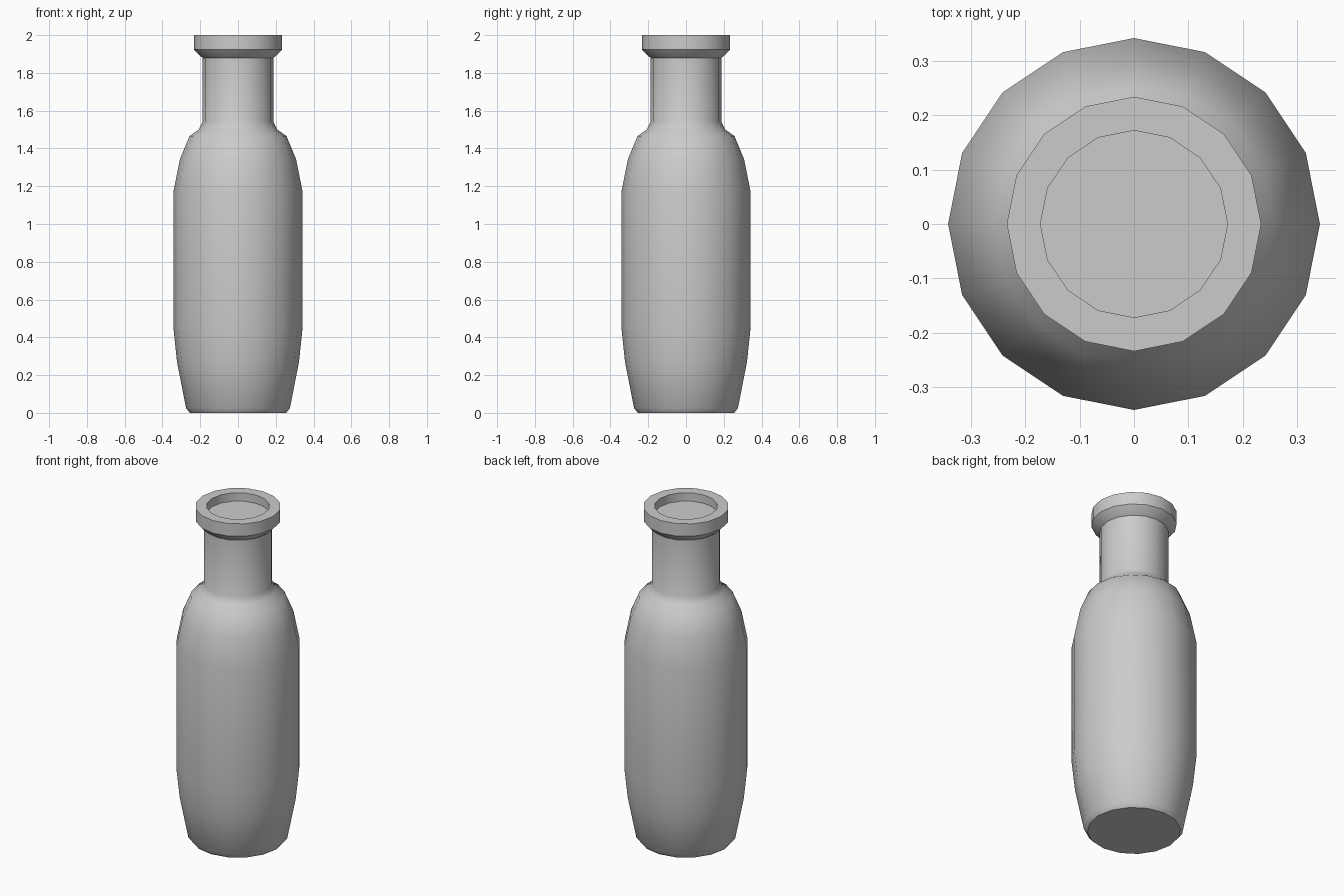
import bpy, bmesh, math

if "Cube" in bpy.data.objects:
    bpy.data.objects.remove(bpy.data.objects["Cube"])

SIDES = 16

# Bottle outline as (radius, height), from base to recessed mouth
profile = [
    (0.255, 0.0), (0.275, 0.025),                      # base chamfer
    (0.323, 0.27), (0.342, 0.45), (0.342, 1.17),       # body
    (0.307, 1.345), (0.257, 1.465), (0.208, 1.50),     # shoulder
    (0.188, 1.54), (0.188, 1.88),                      # neck
    (0.207, 1.895), (0.234, 1.925), (0.234, 2.0),      # lip
    (0.172, 2.0), (0.172, 1.95),                       # mouth recess
]


def lathe(name, points):
    bm = bmesh.new()
    rings = []
    for r, z in points:
        rings.append([bm.verts.new((r * math.cos(a), r * math.sin(a), z))
                      for a in (2 * math.pi * i / SIDES for i in range(SIDES))])
    for low, high in zip(rings, rings[1:]):
        for i in range(SIDES):
            j = (i + 1) % SIDES
            bm.faces.new((low[i], low[j], high[j], high[i]))
    # Base and mouth caps
    bm.faces.new(rings[0][::-1])
    bm.faces.new(rings[-1])
    mesh = bpy.data.meshes.new(name)
    bm.to_mesh(mesh)
    bm.free()
    obj = bpy.data.objects.new(name, mesh)
    bpy.context.collection.objects.link(obj)
    return obj


bottle = lathe("bottle", profile)
bpy.context.view_layer.objects.active = bottle
bottle.select_set(True)
bpy.ops.object.shade_smooth_by_angle(angle=math.radians(35))
